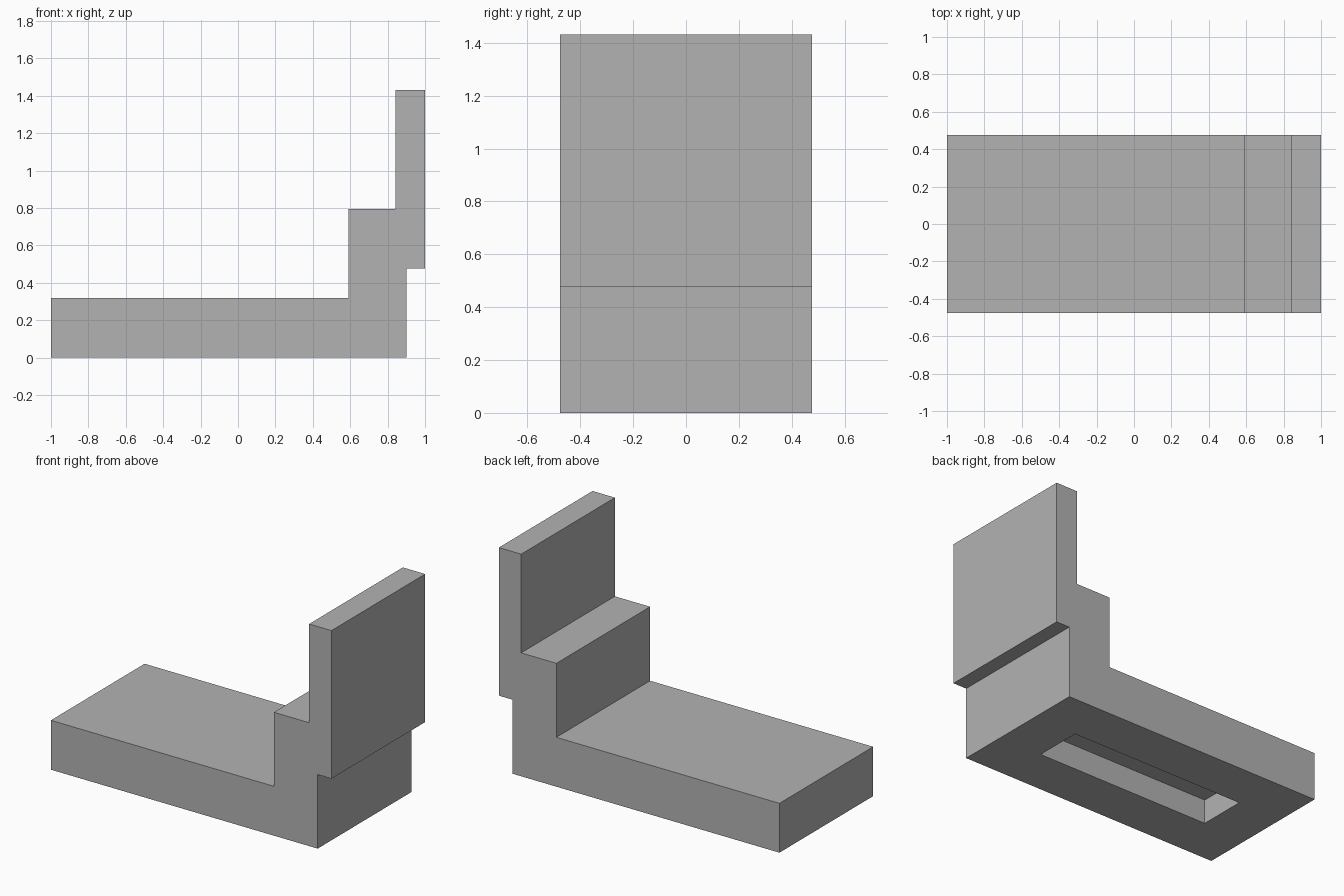
import bpy
import bmesh

cube = bpy.data.objects.get("Cube")
if cube:
    bpy.data.objects.remove(cube, do_unlink=True)

U = 0.159          # module that the steps are based on
HALF = 3 * U       # half of the depth

# Single grey material
grey = bpy.data.materials.new("light_grey")
grey.use_nodes = True
color = (0.45, 0.45, 0.45, 1)
grey.diffuse_color = color
grey.node_tree.nodes["Principled BSDF"].inputs["Base Color"].default_value = color


def extrude_profile(name, profile, half):
    """Extrude an x-z outline symmetrically along y."""
    bm = bmesh.new()
    face = bm.faces.new([bm.verts.new((x, -half, z)) for x, z in profile])
    grown = bmesh.ops.extrude_face_region(bm, geom=[face])["geom"]
    verts = [g for g in grown if isinstance(g, bmesh.types.BMVert)]
    bmesh.ops.translate(bm, verts=verts, vec=(0, 2 * half, 0))
    bmesh.ops.recalc_face_normals(bm, faces=bm.faces)
    mesh = bpy.data.meshes.new(name)
    bm.to_mesh(mesh)
    bm.free()
    mesh.materials.append(grey)
    obj = bpy.data.objects.new(name, mesh)
    bpy.context.collection.objects.link(obj)
    return obj


# Base slab, step and overhanging upright as one outline
left, step, back = -1, -1 + 10 * U, 0.902
body = extrude_profile("stepped_body", [
    (left, 0), (back, 0), (back, 3 * U), (1, 3 * U), (1, 9 * U),
    (1 - U, 9 * U), (1 - U, 5 * U), (step, 5 * U), (step, 2 * U), (left, 2 * U),
], HALF)

# Rectangular slot in the underside
start = left + 2 * U
cutter = extrude_profile("slot_cutter", [
    (start, -U), (step, -U), (step, U), (start, U),
], U)
cutter.hide_render = True

cut = body.modifiers.new("slot", 'BOOLEAN')
cut.operation = 'DIFFERENCE'
cut.solver = 'EXACT'
cut.object = cutter
bpy.context.view_layer.objects.active = body
bpy.ops.object.modifier_apply(modifier=cut.name)
bpy.data.objects.remove(cutter, do_unlink=True)
